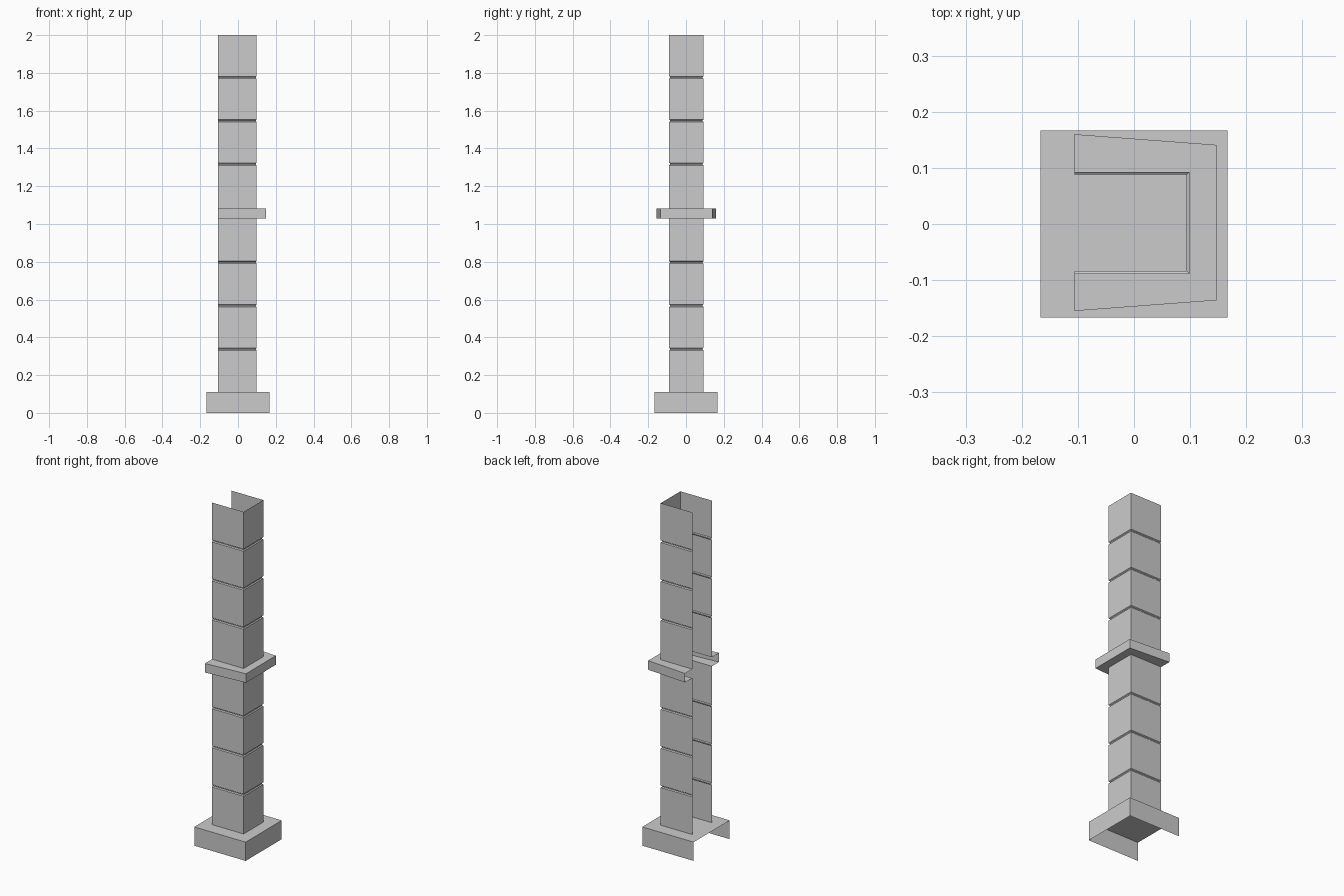
import bpy

if "Cube" in bpy.data.objects:
    bpy.data.objects.remove(bpy.data.objects["Cube"])

X0 = -0.106  # open side of the half-embedded pillar


def make_strip(name, rows, cap=None):
    """Skin a stack of open, C-shaped rows; each row is four corner points."""
    verts = [p for row in rows for p in row]
    faces = []
    for r in range(len(rows) - 1):
        for i in range(3):
            a = r * 4 + i
            faces.append((a, a + 1, a + 5, a + 4))
    if cap is not None:
        faces.append(tuple(cap * 4 + i for i in range(4)))
    mesh = bpy.data.meshes.new(name)
    mesh.from_pydata(verts, [], faces)
    obj = bpy.data.objects.new(name, mesh)
    bpy.context.collection.objects.link(obj)
    return obj


def row(z, inset=0.0):
    """Shaft outline at height z, optionally pulled inward for a groove."""
    x, lo, hi = 0.099 - inset, -0.089 + inset, 0.093 - inset
    return [(X0, lo, z), (x, lo, z), (x, hi, z), (X0, hi, z)]


def band_row(z):
    """Flared outline of the middle band."""
    return [(X0, -0.155, z), (0.147, -0.136, z), (0.147, 0.141, z), (X0, 0.16, z)]


def groove(z):
    return [row(z - 0.007), row(z - 0.002, 0.005), row(z + 0.002, 0.005), row(z + 0.006)]


# Shaft halves, split into blocks by shallow grooves
lower = [row(0.11)]
for z in (0.338, 0.568, 0.797):
    lower += groove(z)
lower.append(row(1.028))
make_strip("lower_shaft", lower)

upper = [row(1.081)]
for z in (1.318, 1.547, 1.776):
    upper += groove(z)
upper.append(row(2.0))
make_strip("upper_shaft", upper)

# Projecting middle band, hollow and open at the back
make_strip("middle_band", [row(1.028), band_row(1.028), band_row(1.081), row(1.081)])

# Square plinth: three walls and a top
B = 0.167
make_strip("plinth", [[(-B, -B, z), (B, -B, z), (B, B, z), (-B, B, z)] for z in (0.0, 0.11)], cap=1)
